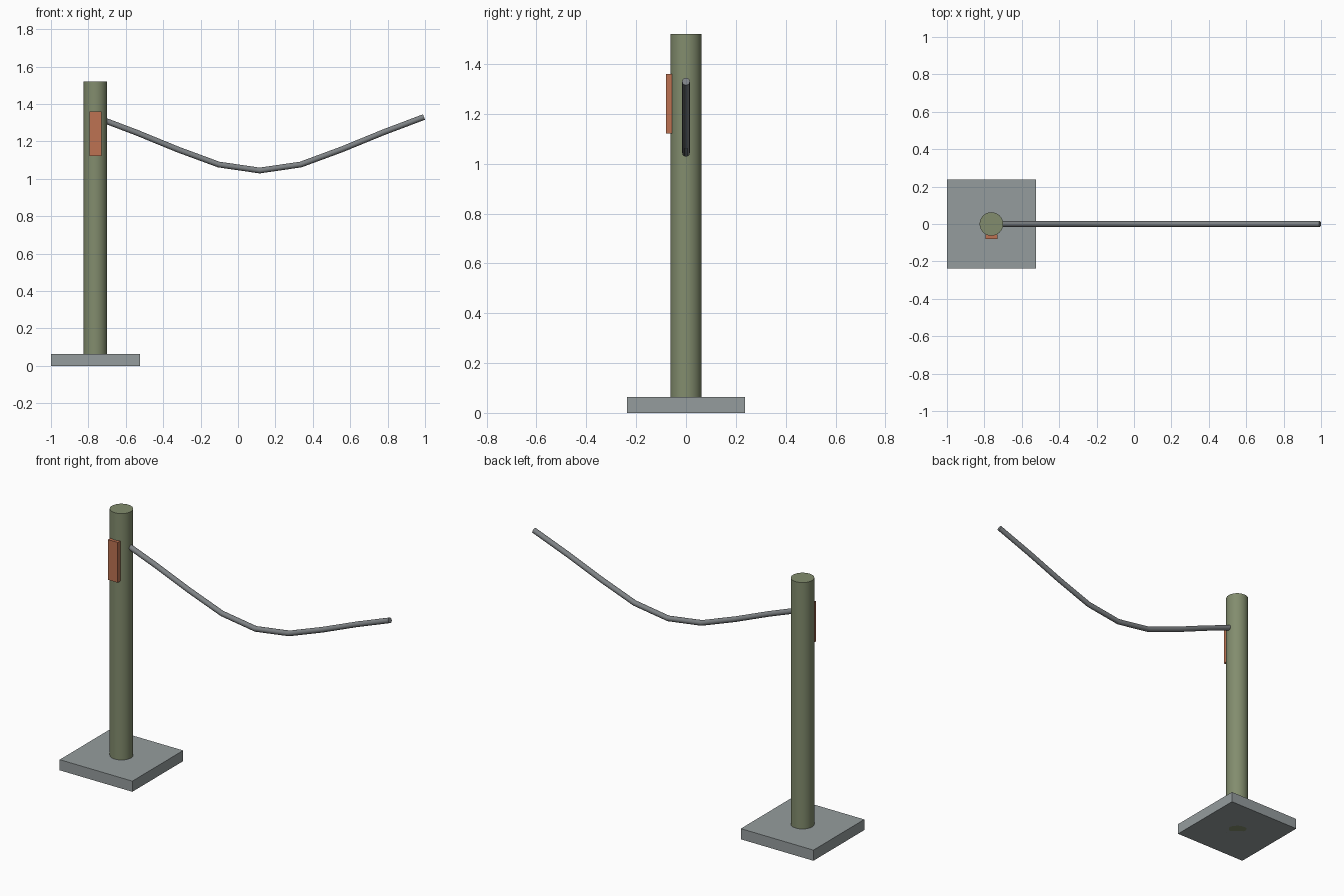
import bpy
import math

cube = bpy.data.objects.get("Cube")
if cube:
    bpy.data.objects.remove(cube, do_unlink=True)

POST_X = -0.7625


def material(name, rgb):
    mat = bpy.data.materials.new(name)
    mat.use_nodes = True
    mat.diffuse_color = (*rgb, 1)
    mat.node_tree.nodes["Principled BSDF"].inputs["Base Color"].default_value = (*rgb, 1)
    return mat


def box(name, size, centre, mat):
    bpy.ops.mesh.primitive_cube_add(size=1, location=centre)
    obj = bpy.context.object
    obj.name = name
    obj.scale = size
    bpy.ops.object.transform_apply(location=False, rotation=False, scale=True)
    obj.data.materials.append(mat)
    return obj


concrete = material("concrete grey", (0.30, 0.335, 0.34))
olive = material("olive green", (0.225, 0.265, 0.155))
rust = material("rust orange", (0.51, 0.17, 0.085))
steel = material("cable grey", (0.21, 0.225, 0.235))

# Square footing
box("base", (0.475, 0.475, 0.063), (POST_X, 0, 0.0315), concrete)

# Round post, running through the footing to the ground
post_height = 1.52
bpy.ops.mesh.primitive_cylinder_add(vertices=32, radius=0.063, depth=post_height,
                                    location=(POST_X, 0, post_height / 2))
post = bpy.context.object
post.name = "post"
post.data.materials.append(olive)
bpy.ops.object.shade_smooth_by_angle(angle=math.radians(40))

# Plate on the front of the post
box("marker_plate", (0.063, 0.024, 0.238), (POST_X, -0.068, 1.24), rust)

# Sagging cable from the post axis, symmetric about its lowest point
low_x, step = 0.116, 0.2196
half = [1.044, 1.076, 1.157, 1.247, 1.33]
heights = half[:0:-1] + half
curve = bpy.data.curves.new("cable", "CURVE")
curve.dimensions = "3D"
curve.bevel_depth = 0.0155
curve.bevel_resolution = 4
curve.use_fill_caps = True
spline = curve.splines.new("POLY")
spline.points.add(len(heights) - 1)
for i, z in enumerate(heights):
    spline.points[i].co = (low_x + (i - 4) * step, 0, z, 1)
cable = bpy.data.objects.new("cable", curve)
bpy.context.collection.objects.link(cable)
curve.materials.append(steel)
bpy.ops.object.select_all(action="DESELECT")
cable.select_set(True)
bpy.context.view_layer.objects.active = cable
bpy.ops.object.convert(target="MESH")
bpy.ops.object.shade_smooth_by_angle(angle=math.radians(40))
